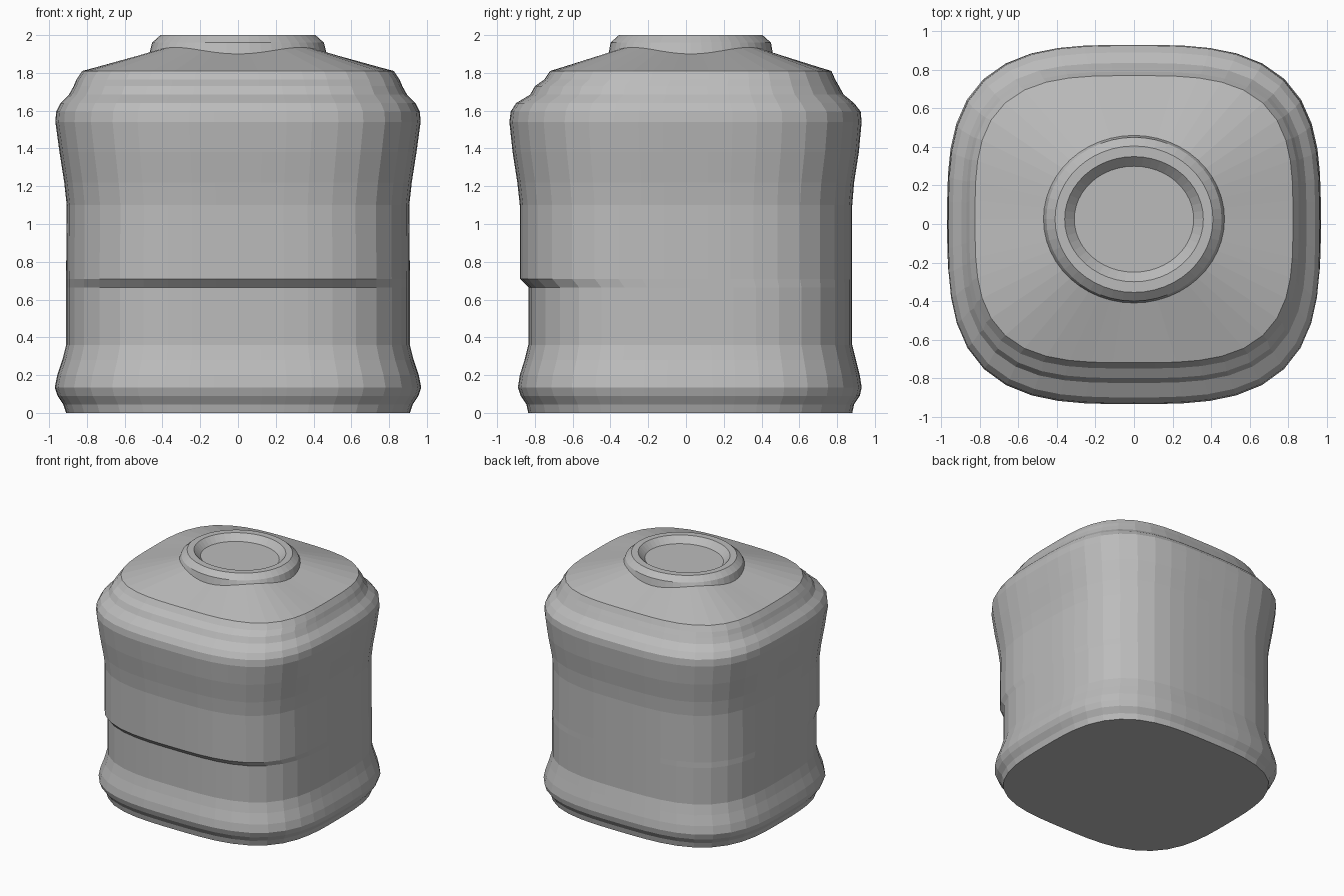
import bpy, bmesh, math

N = 48  # segments around the jar

mat = bpy.data.materials.new("plain grey")
mat.diffuse_color = (0.5, 0.5, 0.5, 1)


def ring(z, hx, yf, yb, n, wave=0.0):
    """Rounded-square ring: half width hx, front at -yf, back at yb, squareness n."""
    cy, hy = (yb - yf) / 2, (yb + yf) / 2
    pts = []
    for i in range(N):
        a = 2 * math.pi * i / N
        c, s = math.cos(a), math.sin(a)
        r = (abs(c) ** n + abs(s) ** n) ** (-1 / n)
        pts.append((hx * r * c, cy + hy * r * s, z + wave * math.sin(2 * a) ** 2))
    return pts


def loft(name, rings, cap_start, cap_end):
    bm = bmesh.new()
    rows = [[bm.verts.new(p) for p in r] for r in rings]
    for lo, hi in zip(rows, rows[1:]):
        for i in range(N):
            j = (i + 1) % N
            bm.faces.new((lo[i], lo[j], hi[j], hi[i]))
    if cap_start:
        bm.faces.new(rows[0][::-1])
    if cap_end:
        bm.faces.new(rows[-1])
    me = bpy.data.meshes.new(name)
    bm.to_mesh(me)
    bm.free()
    me.materials.append(mat)
    ob = bpy.data.objects.new(name, me)
    bpy.context.collection.objects.link(ob)
    return ob


# Jar body: z, half width, front depth, back depth, squareness
profile = [
    (0.00, 0.91, 0.835, 0.88, 3.2),
    (0.045, 0.925, 0.845, 0.89, 3.2),
    (0.09, 0.955, 0.875, 0.92, 3.2),
    (0.135, 0.97, 0.89, 0.93, 3.2),
    (0.20, 0.957, 0.88, 0.92, 3.2),
    (0.28, 0.93, 0.855, 0.90, 3.2),
    (0.36, 0.91, 0.835, 0.88, 3.2),
    (0.665, 0.91, 0.835, 0.88, 3.2),
    (0.71, 0.91, 0.88, 0.88, 3.2),   # shallow step across the front
    (1.10, 0.907, 0.88, 0.88, 3.2),
    (1.22, 0.92, 0.893, 0.89, 3.2),
    (1.38, 0.945, 0.918, 0.915, 3.2),
    (1.54, 0.967, 0.935, 0.93, 3.2),
    (1.595, 0.963, 0.928, 0.925, 3.2),
    (1.64, 0.94, 0.90, 0.89, 3.2),
    (1.685, 0.895, 0.825, 0.835, 3.25),
    (1.73, 0.87, 0.80, 0.81, 3.3),
    (1.765, 0.855, 0.75, 0.79, 3.3),
    (1.81, 0.825, 0.72, 0.77, 3.3),
]
rings = [ring(*p) for p in profile]
neck_base = ring(1.90, 0.47, 0.41, 0.46, 2, wave=0.035)
loft("jar_body", rings + [neck_base], True, False)

# Neck rim with a shallow recessed top
loft("neck_rim", [
    neck_base,
    ring(1.96, 0.455, 0.40, 0.45, 2),
    ring(2.00, 0.41, 0.355, 0.405, 2),
    ring(2.00, 0.36, 0.30, 0.35, 2),
    ring(1.95, 0.31, 0.25, 0.30, 2),
], False, True)
